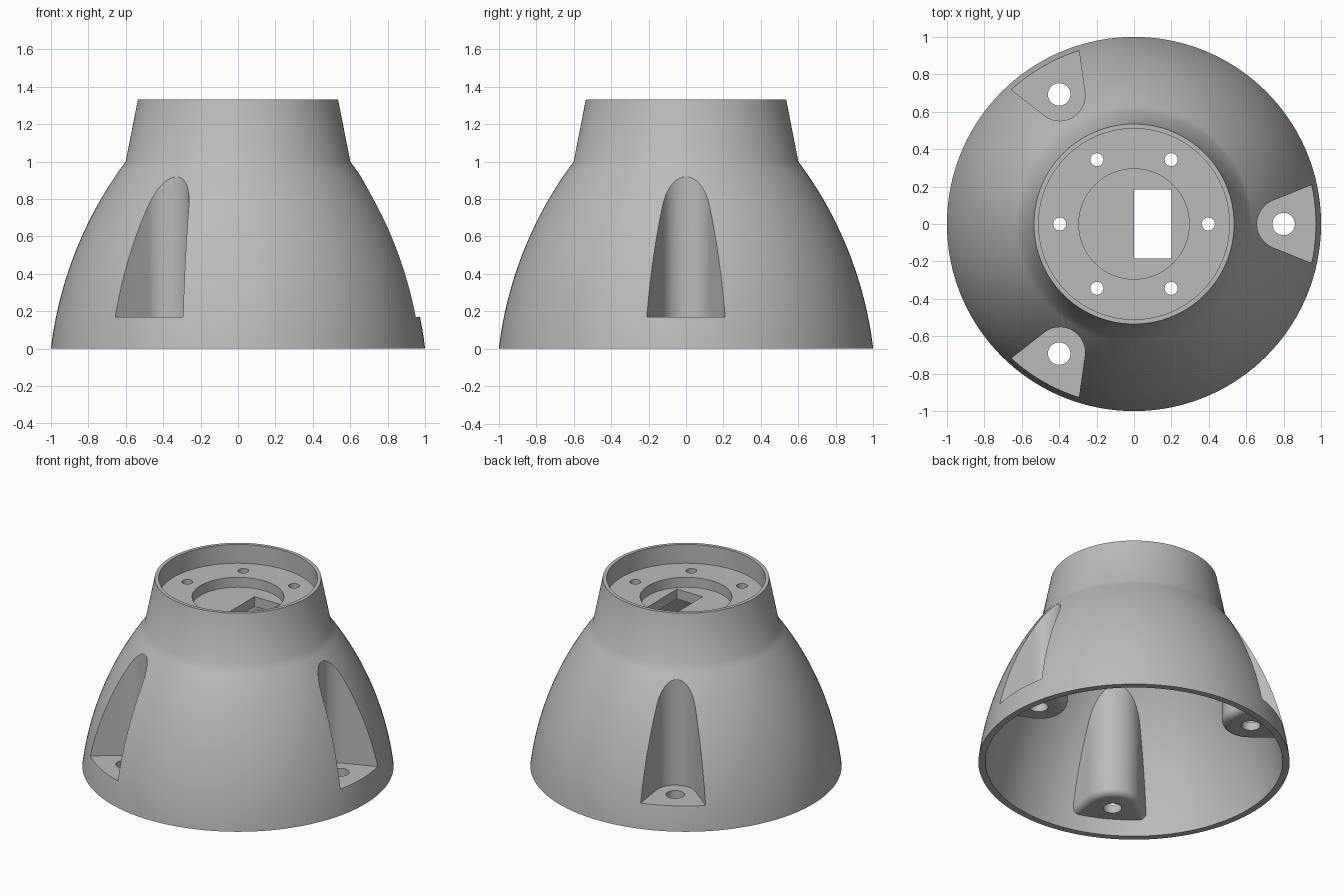
import bpy, bmesh
from math import sin, cos, pi, radians, sqrt
from mathutils import Matrix

cube = bpy.data.objects.get("Cube")
if cube:
    bpy.data.objects.remove(cube, do_unlink=True)

grey = bpy.data.materials.new("plain grey")
grey.use_nodes = True
grey.diffuse_color = (0.5, 0.5, 0.5, 1)
grey.node_tree.nodes["Principled BSDF"].inputs["Base Color"].default_value = (0.5, 0.5, 0.5, 1)


def make_object(name, bm):
    bmesh.ops.recalc_face_normals(bm, faces=bm.faces)
    mesh = bpy.data.meshes.new(name)
    bm.to_mesh(mesh)
    bm.free()
    mesh.materials.append(grey)
    obj = bpy.data.objects.new(name, mesh)
    bpy.context.collection.objects.link(obj)
    return obj


def lathe(name, profile, sides=144):
    """Closed solid of revolution with flat end caps."""
    bm = bmesh.new()
    rings = [[bm.verts.new((r * cos(2 * pi * i / sides), r * sin(2 * pi * i / sides), z))
              for i in range(sides)] for r, z in profile]
    for a, b in zip(rings, rings[1:]):
        for i in range(sides):
            j = (i + 1) % sides
            bm.faces.new((a[i], a[j], b[j], b[i]))
    bm.faces.new(rings[0][::-1])
    bm.faces.new(rings[-1])
    return make_object(name, bm)


def prism(name, outline, bottom, top, angle=0, fillet=0):
    """Vertical extrusion, with an optional rounded bottom edge."""
    bm = bmesh.new()
    base = bm.faces.new([bm.verts.new((x, y, bottom)) for x, y in outline])
    side = bmesh.ops.extrude_face_region(bm, geom=[base], use_keep_orig=True)
    for v in side["geom"]:
        if isinstance(v, bmesh.types.BMVert):
            v.co.z = top
    if fillet:
        edges = [e for e in bm.edges if all(abs(v.co.z - bottom) < 1e-5 for v in e.verts)]
        bmesh.ops.bevel(bm, geom=edges, offset=fillet, segments=5, profile=0.5, affect='EDGES')
    bmesh.ops.rotate(bm, verts=bm.verts, matrix=Matrix.Rotation(angle, 3, 'Z'))
    return make_object(name, bm)


def circle(x, y, r, n=40):
    return [(x + r * cos(2 * pi * i / n), y + r * sin(2 * pi * i / n)) for i in range(n)]


def subtract(target, cutter):
    cutter.hide_render = True
    mod = target.modifiers.new("cut", 'BOOLEAN')
    mod.operation = 'DIFFERENCE'
    mod.solver = 'EXACT'
    mod.object = cutter
    bpy.context.view_layer.objects.active = target
    bpy.ops.object.modifier_apply(modifier=mod.name)
    bpy.data.objects.remove(cutter, do_unlink=True)


def dome_radius(z):
    return -1.065 + sqrt(2.08 ** 2 - (z + 0.246) ** 2)


def slot_outline(grow=0):
    """Round-nosed wedge that opens outward along +x."""
    r, taper, end = 0.135 + grow, radians(22), 1.12
    nose = [(0.793 + r * cos(a), r * sin(a)) for a in
            (pi / 2 + taper + (pi - 2 * taper) * i / 20 for i in range(21))]
    reach = (end - nose[0][0]) * sin(taper) / cos(taper)
    return [(end, nose[0][1] + reach)] + nose + [(end, nose[-1][1] - reach)]


# Outer bell and tapered collar
steps = [i / 24 for i in range(25)]
wall = 0.045
bell = lathe("bell_housing", [(dome_radius(z), z) for z in steps] + [(0.535, 1.333)])

# Hollow inside, leaving room for the three bolt bosses
cavity = lathe("cavity", [(1 - wall, -0.1)] + [(dome_radius(z) - wall, z) for z in steps]
               + [(0.54, 1.06)])
bolt_angles = [radians(a) for a in (0, 120, 240)]
for a in bolt_angles:
    subtract(cavity, prism("boss", slot_outline(wall), 0.11, 1.2, a, 0.045))
subtract(bell, cavity)

# Bolt pockets and their holes
for a in bolt_angles:
    subtract(bell, prism("pocket", slot_outline(), 0.17, 1.2, a))
    subtract(bell, prism("bolt_hole", circle(0.8, 0, 0.06), 0.05, 0.3, a))

# Stepped recess in the collar, ring of screw holes and rectangular opening
subtract(bell, prism("recess", circle(0, 0, 0.51, 144), 1.2, 1.5))
subtract(bell, prism("inner_recess", circle(0, 0, 0.295, 96), 1.13, 1.4))
for i in range(6):
    subtract(bell, prism("screw_hole", circle(0.397, 0, 0.035, 24), 0.98, 1.3, i * pi / 3))
subtract(bell, prism("opening", [(0, -0.185), (0.2, -0.185), (0.2, 0.185), (0, 0.185)], 0.98, 1.3))

bpy.ops.object.select_all(action='DESELECT')
bell.select_set(True)
bpy.context.view_layer.objects.active = bell
bpy.ops.object.shade_smooth_by_angle(angle=radians(30))
